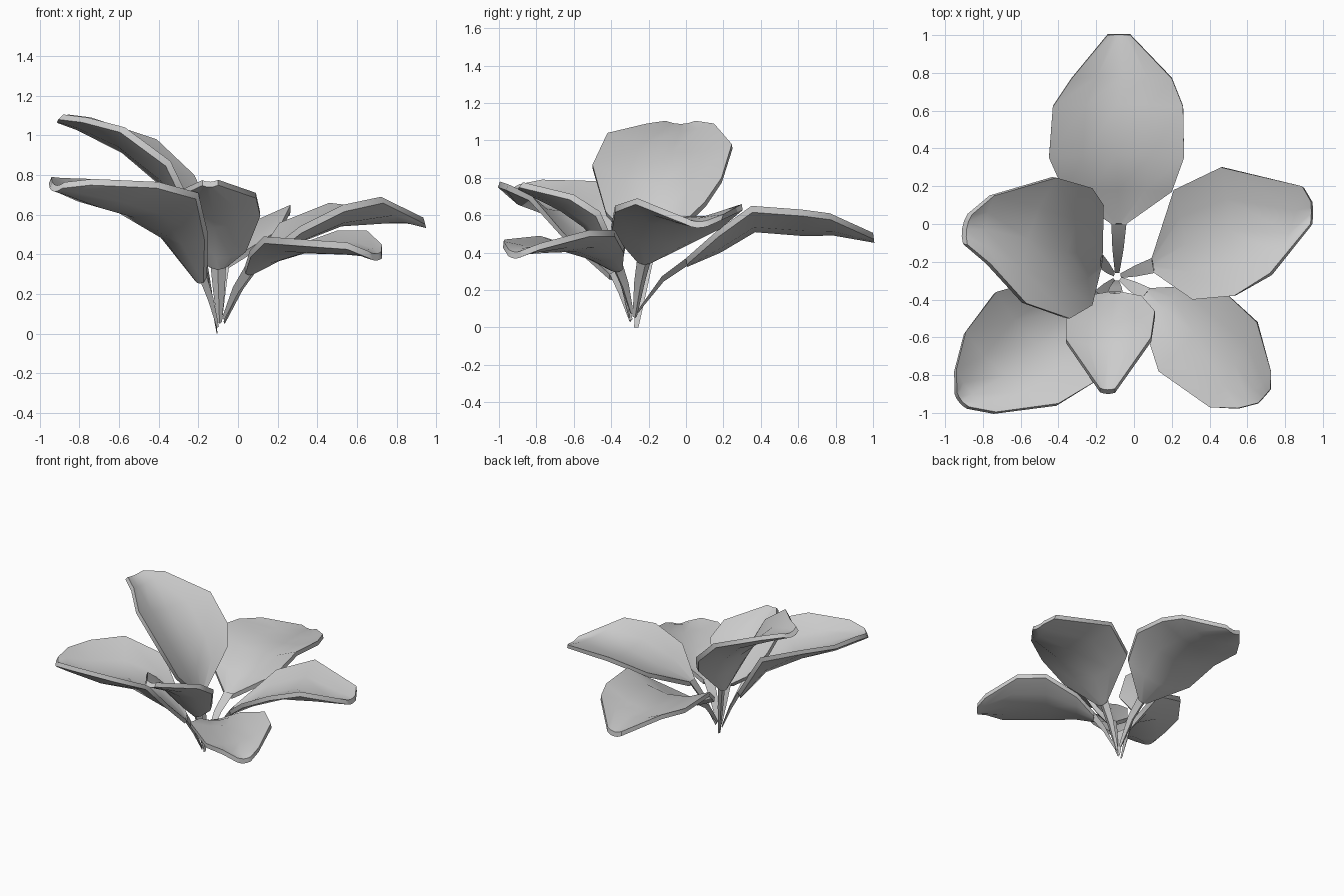
import bpy
import bmesh
from math import radians
from mathutils import Vector

if "Cube" in bpy.data.objects:
    bpy.data.objects.remove(bpy.data.objects["Cube"], do_unlink=True)

# One plain grey for the whole plant
grey = bpy.data.materials.new("leaf grey")
grey.use_nodes = True
colour = (0.6, 0.6, 0.6, 1)
grey.diffuse_color = colour
grey.node_tree.nodes["Principled BSDF"].inputs["Base Color"].default_value = colour

CROWN = Vector((-0.09, -0.28, 0))   # where all stalks gather
COLUMNS = 5                         # points across a blade
THICKNESS = 0.035                   # fleshy blade with a visible rim


def finish(name, bm):
    """Turn a bmesh into a named, coloured object, sharp at its rims."""
    bmesh.ops.recalc_face_normals(bm, faces=bm.faces[:])
    for face in bm.faces:
        face.smooth = True
    for edge in bm.edges:
        edge.smooth = edge.calc_face_angle(0) < radians(45)
    mesh = bpy.data.meshes.new(name)
    bm.to_mesh(mesh)
    bm.free()
    mesh.materials.append(grey)
    obj = bpy.data.objects.new(name, mesh)
    bpy.context.collection.objects.link(obj)


def cross_row(left, right, outward, cup, drop):
    """Points from left edge to right edge, sagging toward the midrib."""
    across = right - left
    normal = across.cross(outward).normalized()
    row = []
    for i in range(COLUMNS):
        t = i / (COLUMNS - 1)
        sag = 4 * t * (1 - t) * cup * across.length
        row.append(left + across * t - normal * (sag + drop))
    return row


def blade(name, neck, left, right, tip, tip_half, cup):
    """Cupped leaf blade lofted through neck, edge stations and tip."""
    outward = tip - neck
    first_side = (right[0] - left[0]).normalized()
    last_side = (right[-1] - left[-1]).normalized()
    flat = Vector((outward.y, -outward.x, 0)).normalized()
    tip_side = (last_side + flat).normalized() * tip_half
    neck_side = first_side * 0.04
    lefts = [neck - neck_side] + left + [tip - tip_side]
    rights = [neck + neck_side] + right + [tip + tip_side]

    # Upper and lower skins
    bm = bmesh.new()
    rims = []
    for drop in (0, THICKNESS):
        rows = [[bm.verts.new(p) for p in cross_row(a, b, outward, cup, drop)]
                for a, b in zip(lefts, rights)]
        for near, far in zip(rows, rows[1:]):
            for i in range(COLUMNS - 1):
                bm.faces.new((near[i], near[i + 1], far[i + 1], far[i]))
        rims.append(rows[0] + [r[-1] for r in rows[1:-1]]
                    + rows[-1][::-1] + [r[0] for r in rows[-2:0:-1]])
    # Rim joining the two skins
    upper, lower = rims
    for i in range(len(upper)):
        bm.faces.new((upper[i - 1], upper[i], lower[i], lower[i - 1]))
    finish(name + "_blade", bm)
    return neck_side


def stalk(name, neck, side, foot_height):
    """Three-sided arched stalk tapering down to the crown."""
    reach = Vector((neck.x - CROWN.x, neck.y - CROWN.y, 0))
    lean = reach.normalized()
    foot = CROWN + lean * 0.02 + Vector((0, 0, foot_height))
    middle = (foot + neck) / 2 + Vector((0, 0, reach.length * 0.15))
    keel = Vector((0, 0, -0.035)) + lean * 0.015
    bm = bmesh.new()
    rings = []
    for centre, scale in ((foot, 0.3), (middle, 0.75), (neck, 1)):
        rings.append([bm.verts.new(centre + offset * scale)
                      for offset in (-side, side, keel)])
    # Keep the foot of the lowest stalk on the ground
    for v in rings[0]:
        v.co.z = max(v.co.z, 0)
    for low, high in zip(rings, rings[1:]):
        for i in range(3):
            bm.faces.new((low[i - 1], low[i], high[i], high[i - 1]))
    bm.faces.new(rings[0])
    finish(name + "_stalk", bm)


def leaf(name, neck, left, right, tip, tip_half, cup, foot_height):
    neck, tip = Vector(neck), Vector(tip)
    left = [Vector(p) for p in left]
    right = [Vector(p) for p in right]
    side = blade(name, neck, left, right, tip, tip_half, cup)
    stalk(name, neck, side, foot_height)


# Left and right edges are as seen from the crown looking outward
leaf("back_leaf", neck=(-0.08, 0, 0.37),
     left=[(-0.37, 0.17, 0.52), (-0.45, 0.35, 0.65),
           (-0.43, 0.62, 0.62), (-0.33, 0.77, 0.6)],
     right=[(0.2, 0.17, 0.52), (0.265, 0.35, 0.65),
            (0.26, 0.62, 0.63), (0.2, 0.77, 0.61)],
     tip=(-0.08, 1, 0.505), tip_half=0.06, cup=0.15, foot_height=0.09)

leaf("high_leaf", neck=(-0.17, -0.2, 0.42),
     left=[(-0.22, -0.43, 0.62), (-0.34, -0.5, 0.87),
           (-0.57, -0.42, 1.04), (-0.76, -0.21, 1.09)],
     right=[(-0.16, 0.1, 0.67), (-0.22, 0.19, 0.8),
            (-0.41, 0.245, 0.98), (-0.74, 0.15, 1.09)],
     tip=(-0.87, -0.03, 1.105), tip_half=0.08, cup=0.15, foot_height=0)

leaf("front_right_leaf", neck=(-0.18, -0.38, 0.3),
     left=[(-0.15, -0.65, 0.5), (-0.2, -0.83, 0.71),
           (-0.4, -0.95, 0.765), (-0.73, -0.995, 0.78)],
     right=[(-0.45, -0.28, 0.68), (-0.73, -0.36, 0.78),
            (-0.89, -0.57, 0.785), (-0.94, -0.77, 0.79)],
     tip=(-0.905, -0.93, 0.765), tip_half=0.05, cup=0.2, foot_height=0.04)

leaf("front_leaf", neck=(-0.1, -0.36, 0.36),
     left=[(0.04, -0.38, 0.44), (0.11, -0.46, 0.62), (0.09, -0.6, 0.71)],
     right=[(-0.26, -0.38, 0.44), (-0.36, -0.5, 0.61), (-0.36, -0.61, 0.69)],
     tip=(-0.14, -0.87, 0.775), tip_half=0.04, cup=0.15, foot_height=0.06)

leaf("side_leaf", neck=(0.1, -0.22, 0.38),
     left=[(0.21, 0.18, 0.56), (0.46, 0.3, 0.66), (0.89, 0.2, 0.605)],
     right=[(0.31, -0.4, 0.54), (0.53, -0.38, 0.65), (0.72, -0.26, 0.69)],
     tip=(0.935, 0.06, 0.58), tip_half=0.06, cup=0.12, foot_height=0.06)

leaf("front_left_leaf", neck=(0.06, -0.37, 0.34),
     left=[(0.25, -0.33, 0.43), (0.5, -0.38, 0.52),
           (0.65, -0.52, 0.52), (0.725, -0.78, 0.45)],
     right=[(0.06, -0.56, 0.42), (0.13, -0.78, 0.49),
            (0.4, -0.97, 0.47), (0.55, -0.975, 0.46)],
     tip=(0.69, -0.91, 0.415), tip_half=0.05, cup=0.12, foot_height=0.08)
